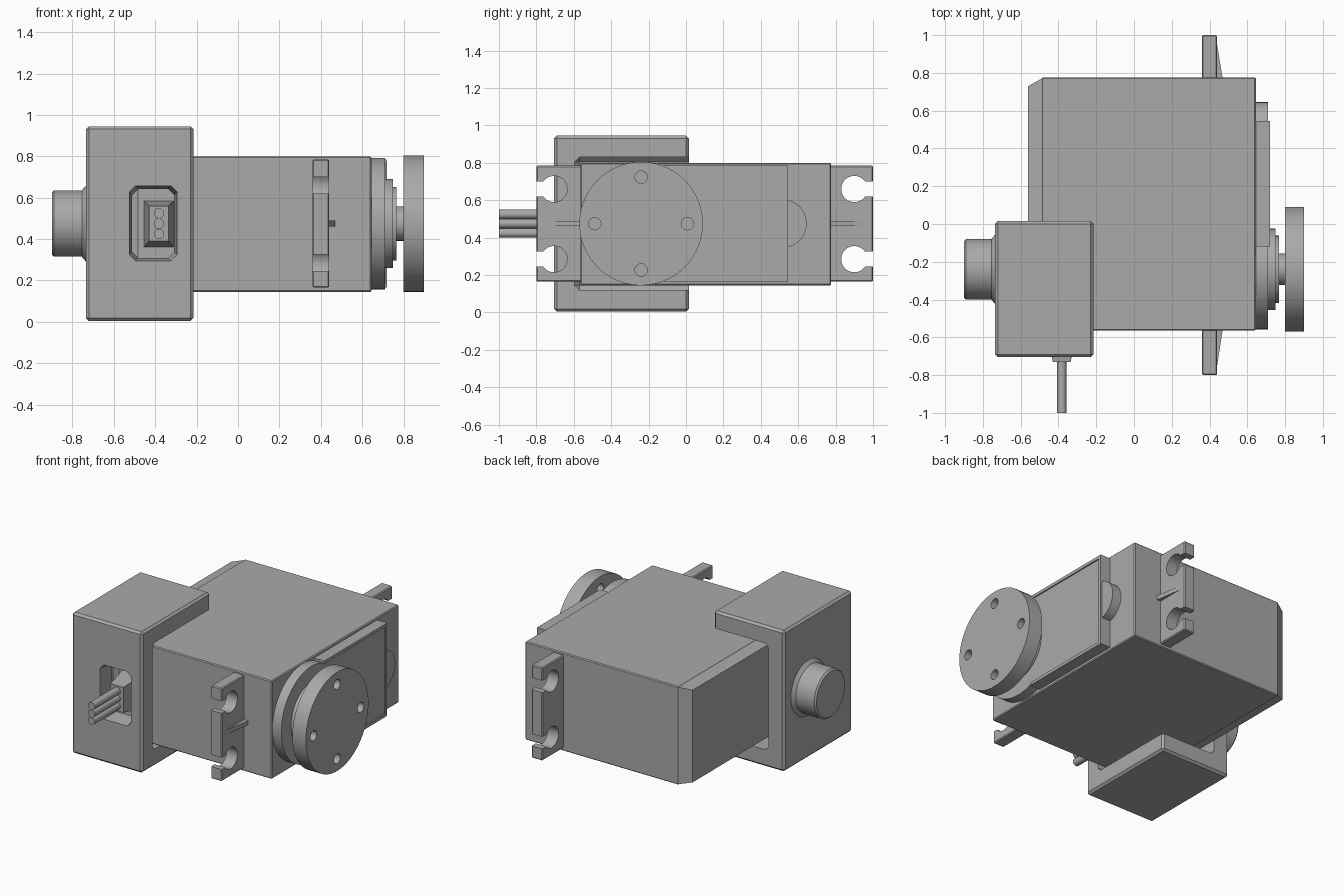
import bpy, bmesh, math
from mathutils import Vector

if "Cube" in bpy.data.objects:
    bpy.data.objects.remove(bpy.data.objects["Cube"])

gray = bpy.data.materials.new("plain gray")
gray.use_nodes = True
gray.diffuse_color = (0.4, 0.4, 0.4, 1)
gray.node_tree.nodes["Principled BSDF"].inputs["Base Color"].default_value = gray.diffuse_color

AXIS_Z, AXIS_Y = 0.475, -0.24   # line of the output shaft


def activate(ob):
    bpy.ops.object.select_all(action='DESELECT')
    ob.select_set(True)
    bpy.context.view_layer.objects.active = ob


def loft(name, ring_a, ring_b, bevel=0):
    """Solid between two matching rings of 3D points."""
    bm = bmesh.new()
    a = [bm.verts.new(p) for p in ring_a]
    b = [bm.verts.new(p) for p in ring_b]
    bm.faces.new(a)
    bm.faces.new(b[::-1])
    for i in range(len(a)):
        j = (i + 1) % len(a)
        bm.faces.new((a[i], b[i], b[j], a[j]))
    bmesh.ops.recalc_face_normals(bm, faces=bm.faces)
    if bevel:
        bmesh.ops.bevel(bm, geom=bm.edges[:], offset=bevel, segments=1, affect='EDGES')
    me = bpy.data.meshes.new(name)
    bm.to_mesh(me)
    bm.free()
    me.materials.append(gray)
    ob = bpy.data.objects.new(name, me)
    bpy.context.collection.objects.link(ob)
    return ob


def box(name, x, y, z, bevel=0):
    ring = [(y[0], z[0]), (y[1], z[0]), (y[1], z[1]), (y[0], z[1])]
    return loft(name, [(x[0], *p) for p in ring], [(x[1], *p) for p in ring], bevel)


def disc(name, x0, x1, y, z, r, r_end=None, n=64):
    """Round part along x, optionally tapered."""
    dirs = [(math.cos(math.tau * i / n), math.sin(math.tau * i / n)) for i in range(n)]
    e = r if r_end is None else r_end
    ob = loft(name, [(x0, y + r * c, z + r * s) for c, s in dirs],
              [(x1, y + e * c, z + e * s) for c, s in dirs])
    activate(ob)
    bpy.ops.object.shade_smooth_by_angle(angle=math.radians(30))
    return ob


def combine(target, other, op='DIFFERENCE'):
    other.hide_render = True
    mod = target.modifiers.new("cut", 'BOOLEAN')
    mod.operation, mod.solver, mod.object = op, 'EXACT', other
    activate(target)
    bpy.ops.object.modifier_apply(modifier=mod.name)
    bpy.data.objects.remove(other)


def chamfered(x, z, c, y):
    """Rectangle with cut corners in a plane facing front."""
    return [(x[0] + c, y, z[0]), (x[1] - c, y, z[0]), (x[1], y, z[0] + c), (x[1], y, z[1] - c),
            (x[1] - c, y, z[1]), (x[0] + c, y, z[1]), (x[0], y, z[1] - c), (x[0], y, z[0] + c)]


# Main case with a tapered rear end
box("case", (-0.49, 0.645), (-0.565, 0.775), (0.145, 0.8), 0.006)


def end_ring(x, d, dz):
    y0, y1, z0, z1 = -0.565 + d, 0.775 - d, 0.145 + dz, 0.8 - dz
    return [(x, y0, z0), (x, y1, z0), (x, y1, z1), (x, y0, z1)]


loft("case_end", end_ring(-0.48, 0, 0.003), end_ring(-0.56, 0.045, 0.02))

# Corner bracket: three walls plus top and bottom, open at the back and side
bracket = box("bracket", (-0.735, -0.215), (-0.705, 0.015), (0.005, 0.945), 0.014)
combine(bracket, box("pocket", (-0.62, 0.2), (-0.595, 0.4), (0.12, 0.83), 0.025))
window = loft("window", chamfered((-0.527, -0.293), (0.293, 0.66), 0.03, -0.72),
              chamfered((-0.51, -0.31), (0.31, 0.64), 0.03, -0.58))
combine(bracket, window)

# Pivot knob on the bracket
disc("knob_flare", -0.734, -0.755, AXIS_Y, AXIS_Z, 0.185, 0.16)
disc("knob", -0.75, -0.89, AXIS_Y, AXIS_Z, 0.16)
disc("knob_rim", -0.89, -0.9, AXIS_Y, AXIS_Z, 0.16, 0.15)

# Cable grommet and three wires
loft("grommet", chamfered((-0.455, -0.31), (0.36, 0.585), 0.001, -0.56),
     chamfered((-0.43, -0.335), (0.39, 0.56), 0.001, -0.73))
for i in (-1, 0, 1):
    wire = disc(f"wire_{i + 2}", 0, 0.3, 0, 0, 0.025, n=20)
    wire.rotation_euler.z = -math.pi / 2
    wire.location = (-0.382, -0.7, AXIS_Z + i * 0.05)

# Mounting ears with keyhole slots and a stiffening rib
for label, root, side, hole in (("back", 0.765, 1, 0.9), ("front", -0.555, -1, -0.705)):
    tip = 1.0 if side > 0 else -0.8
    ear = box(f"{label}_ear", (0.36, 0.44), sorted((root, tip)), (0.165, 0.785), 0.006)
    for z in (0.285, 0.66):
        combine(ear, disc("hole", 0.3, 0.5, hole, z, 0.07))
        combine(ear, box("slot", (0.3, 0.5), sorted((hole, tip + side * 0.1)), (z - 0.04, z + 0.04)))
    rib = [(0.43, root), (0.47, root), (0.44, tip - side * 0.05), (0.43, tip - side * 0.05)]
    loft(f"{label}_rib", [(x, y, AXIS_Z - 0.014) for x, y in rib],
         [(x, y, AXIS_Z + 0.014) for x, y in rib])

# Gear housing: round base, bump and raised panel with a shallow inset
disc("housing_round", 0.64, 0.71, AXIS_Y, AXIS_Z, 0.318)
disc("housing_bump", 0.64, 0.71, 0.515, AXIS_Z, 0.13)
panel = box("housing_panel", (0.64, 0.72), (-0.12, 0.545), (0.165, 0.785))
combine(panel, box("panel_inset", (0.712, 0.8), (-0.2, 0.525), (0.185, 0.765)))
combine(panel, disc("clearance", 0.705, 0.8, AXIS_Y, AXIS_Z, 0.24))

# Stepped collar and output shaft
disc("collar_wide", 0.7, 0.748, AXIS_Y, AXIS_Z, 0.215)
disc("collar_narrow", 0.74, 0.767, AXIS_Y, AXIS_Z, 0.178)
disc("shaft", 0.75, 0.81, AXIS_Y, AXIS_Z, 0.083)

# Output wheel with four screw holes
wheel = disc("wheel", 0.8, 0.9, AXIS_Y, AXIS_Z, 0.33, n=96)
for k in range(4):
    a = k * math.pi / 2
    combine(wheel, disc("screw_hole", 0.75, 0.95, AXIS_Y + 0.248 * math.cos(a),
                        AXIS_Z + 0.248 * math.sin(a), 0.033, n=32))
for ob in (wheel, bpy.data.objects["front_ear"], bpy.data.objects["back_ear"]):
    activate(ob)
    bpy.ops.object.shade_smooth_by_angle(angle=math.radians(30))
